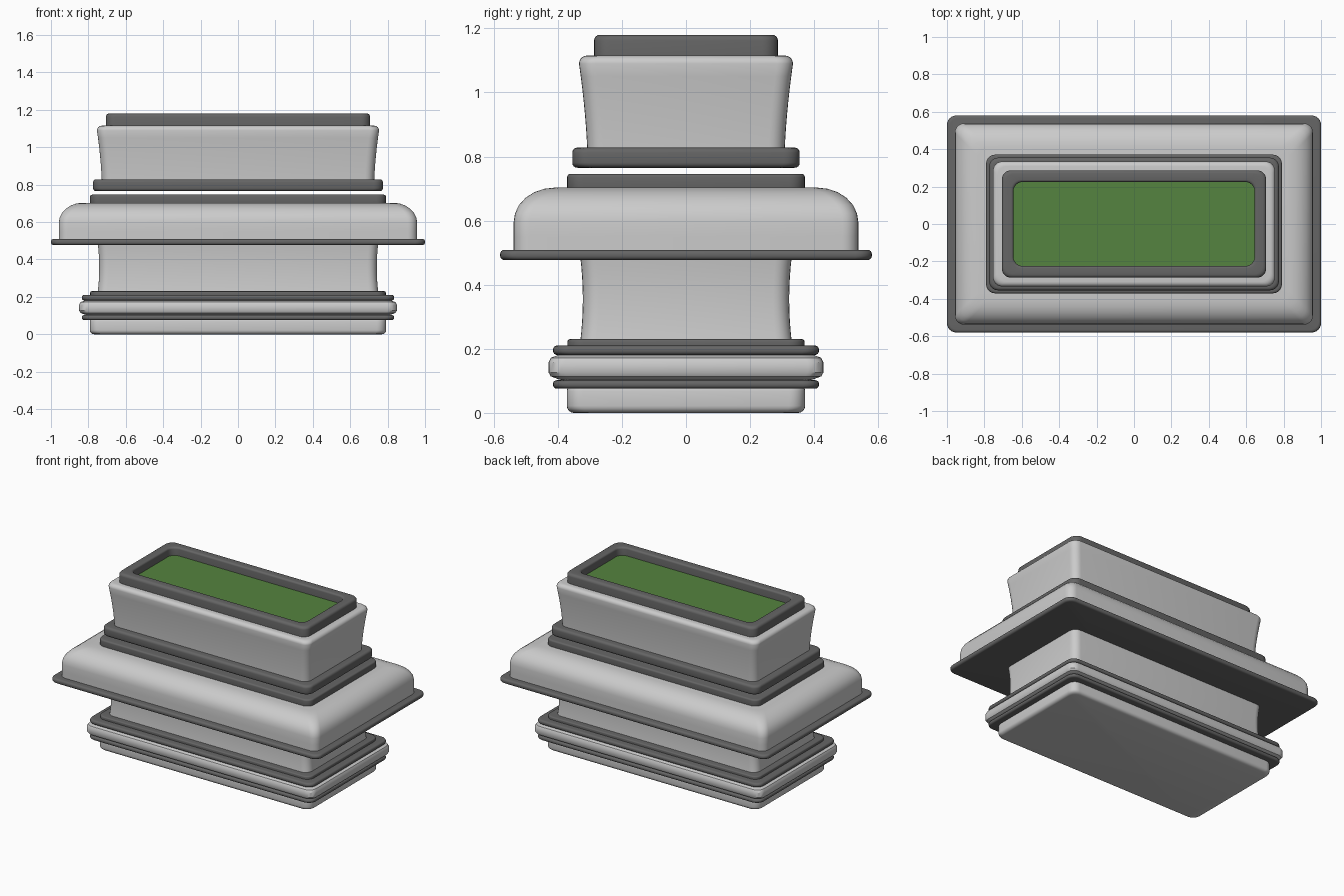
import bpy, bmesh, math

if "Cube" in bpy.data.objects:
    bpy.data.objects.remove(bpy.data.objects["Cube"])

DX = 0.42  # every tier is this much wider in x than in y (half sizes)


def material(name, col):
    m = bpy.data.materials.new(name)
    m.diffuse_color = col
    m.use_nodes = True
    m.node_tree.nodes["Principled BSDF"].inputs["Base Color"].default_value = m.diffuse_color
    return m


TRIM = material("dark_trim", (0.13, 0.13, 0.13, 1))
GREEN = material("green", (0.09, 0.23, 0.05, 1))


def outline(bm, hy, z, r=0.05, seg=6):
    """Rounded rectangle of vertices with half depth hy."""
    hx, vs = hy + DX, []
    for k, (sx, sy) in enumerate([(1, 1), (-1, 1), (-1, -1), (1, -1)]):
        for i in range(seg + 1):
            a = math.pi / 2 * (k + i / seg)
            vs.append(bm.verts.new((sx * (hx - r) + r * math.cos(a),
                                    sy * (hy - r) + r * math.sin(a), z)))
    return vs


def tier(name, profile, mat=None, closed=False, r=0.05):
    """Sweep a (half depth, height) profile round the rectangle."""
    bm = bmesh.new()
    loops = [outline(bm, hy, z, r) for hy, z in profile]
    n = len(loops[0])
    pairs = list(zip(loops, loops[1:])) + ([(loops[-1], loops[0])] if closed else [])
    for a, b in pairs:
        for i in range(n):
            j = (i + 1) % n
            bm.faces.new((a[i], a[j], b[j], b[i]))
    if not closed:
        bm.faces.new(loops[0][::-1])
        bm.faces.new(loops[-1])
    bmesh.ops.recalc_face_normals(bm, faces=bm.faces)
    me = bpy.data.meshes.new(name)
    bm.to_mesh(me)
    bm.free()
    ob = bpy.data.objects.new(name, me)
    bpy.context.collection.objects.link(ob)
    if mat:
        me.materials.append(mat)
    bpy.ops.object.select_all(action='DESELECT')
    ob.select_set(True)
    bpy.context.view_layer.objects.active = ob
    bpy.ops.object.shade_smooth_by_angle(angle=math.radians(35))
    return ob


def arc(cy, cz, ry, rz, a0, a1, n=4):
    return [(cy + ry * math.cos(math.radians(a0 + (a1 - a0) * i / n)),
             cz + rz * math.sin(math.radians(a0 + (a1 - a0) * i / n))) for i in range(n + 1)]


def slab(hy, z0, z1, e):
    """Profile of a slab with rounded edges."""
    return arc(hy - e, z0 + e, e, e, -90, 0) + arc(hy - e, z1 - e, e, e, 0, 90)


# stepped foot
tier("base", slab(0.372, 0.0, 0.09, 0.022))
tier("foot_trim_lower", slab(0.415, 0.076, 0.102, 0.011), TRIM)
tier("foot_band", [(0.37, 0.1), (0.395, 0.104), (0.422, 0.114), (0.429, 0.126), (0.429, 0.158),
                   (0.422, 0.172), (0.395, 0.182), (0.37, 0.184)])
tier("foot_trim_upper", slab(0.415, 0.181, 0.21, 0.012), TRIM)
tier("foot_collar", slab(0.37, 0.195, 0.23, 0.008), TRIM)

# slightly waisted lower body
tier("lower_body", [(0.322 + 0.009 * t * t, 0.355 + 0.14 * t)
                    for t in [-1 + i / 4 for i in range(9)]])

# wide flange and rounded shoulder
tier("flange", slab(0.58, 0.477, 0.509, 0.013), TRIM)
tier("shoulder", [(0.538, 0.495), (0.538, 0.55)] + arc(0.41, 0.595, 0.128, 0.108, 0, 90, 6))

# collars below the upper body
tier("shoulder_collar", slab(0.371, 0.69, 0.746, 0.01), TRIM)
tier("neck_collar", slab(0.355, 0.765, 0.828, 0.016), TRIM)

# flared upper body
tier("upper_body", [(0.307 + 0.027 * t ** 1.7, 0.735 + 0.355 * max(0, 0.1 + 0.9 * t))
                    for t in [i / 8 for i in range(9)]]
     + arc(0.309, 1.09, 0.025, 0.025, 20, 90))

# top frame around the green panel
tier("top_frame", arc(0.269, 1.162, 0.018, 0.018, 0, 90)
     + arc(0.237, 1.168, 0.012, 0.012, 90, 180) + [(0.225, 1.11), (0.287, 1.11)],
     TRIM, closed=True)
tier("top_panel", [(0.23, 1.112), (0.23, 1.125)], GREEN)
